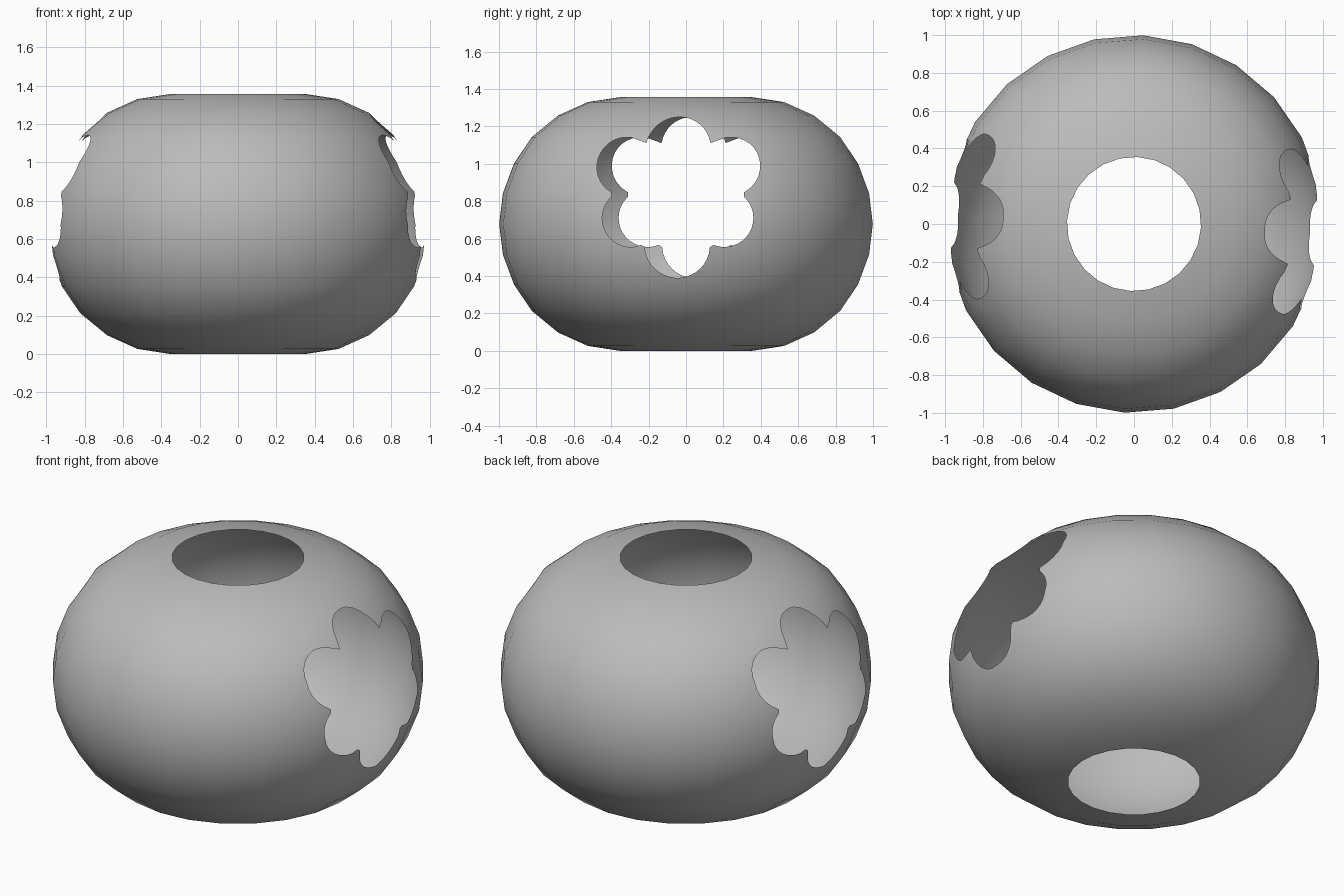
import bpy, bmesh
from math import sin, cos, pi, radians, sqrt
from mathutils import Matrix, Vector

if "Cube" in bpy.data.objects:
    bpy.data.objects.remove(bpy.data.objects["Cube"])

SEGMENTS = 24
MID = 0.678  # half height of the bead
TILT = radians(-2.8)


def make_object(name, bm):
    bmesh.ops.recalc_face_normals(bm, faces=bm.faces)
    mesh = bpy.data.meshes.new(name)
    bm.to_mesh(mesh)
    bm.free()
    obj = bpy.data.objects.new(name, mesh)
    bpy.context.collection.objects.link(obj)
    return obj


# Bead body: mirrored profile of (radius, height above the middle), capped for cutting
upper = [(1.0, 0), (0.98, 0.165), (0.92, 0.325), (0.825, 0.465),
         (0.685, 0.58), (0.525, 0.652), (0.355, MID)]
profile = [(r, -z) for r, z in reversed(upper[1:])] + upper
bm = bmesh.new()
rings = [[bm.verts.new((r * cos(2 * pi * i / SEGMENTS), r * sin(2 * pi * i / SEGMENTS), MID + z))
          for i in range(SEGMENTS)] for r, z in profile]
for low, high in zip(rings, rings[1:]):
    for i in range(SEGMENTS):
        j = (i + 1) % SEGMENTS
        bm.faces.new((low[i], low[j], high[j], high[i]))
bm.faces.new(rings[0])
bm.faces.new(rings[-1])
bead = make_object("bead_shell", bm)

# Flower cutter: outline of six overlapping petal circles, extruded along x
CENTRE = 0.835
petals = [(0, 0.24, 0.175), (0, -0.27, 0.175)]
for side in (-1, 1):
    petals += [(side * 0.28, 0.15, 0.157), (side * 0.25, -0.125, 0.155)]


def flower_radius(angle):
    """Distance from the flower centre to the outermost petal edge."""
    best = 0
    for y, z, r in petals:
        along = y * cos(angle) + z * sin(angle)
        inside = r * r - (y * y + z * z - along * along)
        if inside > 0:
            best = max(best, along + sqrt(inside))
    return best


STEPS = 96
bm = bmesh.new()
outline = []
for i in range(STEPS):
    a = 2 * pi * (i + 0.5) / STEPS
    r = flower_radius(a)
    outline.append(bm.verts.new((-2, r * cos(a), CENTRE + r * sin(a))))
base = bm.faces.new(outline)
tube = bmesh.ops.extrude_face_region(bm, geom=[base])["geom"]
bmesh.ops.translate(bm, vec=(4, 0, 0), verts=[g for g in tube if isinstance(g, bmesh.types.BMVert)])
cutter = make_object("flower_cutter", bm)
cutter.hide_render = True

# Cut the flowers through both sides
cut = bead.modifiers.new("flowers", "BOOLEAN")
cut.operation = "DIFFERENCE"
cut.solver = "EXACT"
cut.object = cutter
bpy.context.view_layer.objects.active = bead
bead.select_set(True)
bpy.ops.object.modifier_apply(modifier=cut.name)
bpy.data.objects.remove(cutter)

# Keep only the thin outer skin: drop the caps and tunnel walls
bm = bmesh.new()
bm.from_mesh(bead.data)
bm.normal_update()
inner = [f for f in bm.faces if abs(f.normal.x) < 0.002 or abs(f.normal.z) > 0.999]
bmesh.ops.delete(bm, geom=inner, context="FACES")
bmesh.ops.triangulate(bm, faces=[f for f in bm.faces if len(f.verts) > 4])
bm.transform(Matrix.Rotation(TILT, 4, "Z"))
for f in bm.faces:
    f.smooth = True
bm.to_mesh(bead.data)
bm.free()

# Even smooth shading across the cut edges
normals = []
for v in bead.data.vertices:
    dz = v.co.z - MID
    normals.append(Vector((v.co.x, v.co.y, dz * (1.5 + 5.5 * dz ** 4))).normalized())
bead.data.normals_split_custom_set_from_vertices(normals)

grey = bpy.data.materials.new("plain_grey")
grey.use_nodes = True
colour = (0.5, 0.5, 0.5, 1)
grey.diffuse_color = colour
grey.node_tree.nodes["Principled BSDF"].inputs["Base Color"].default_value = colour
bead.data.materials.clear()
bead.data.materials.append(grey)
